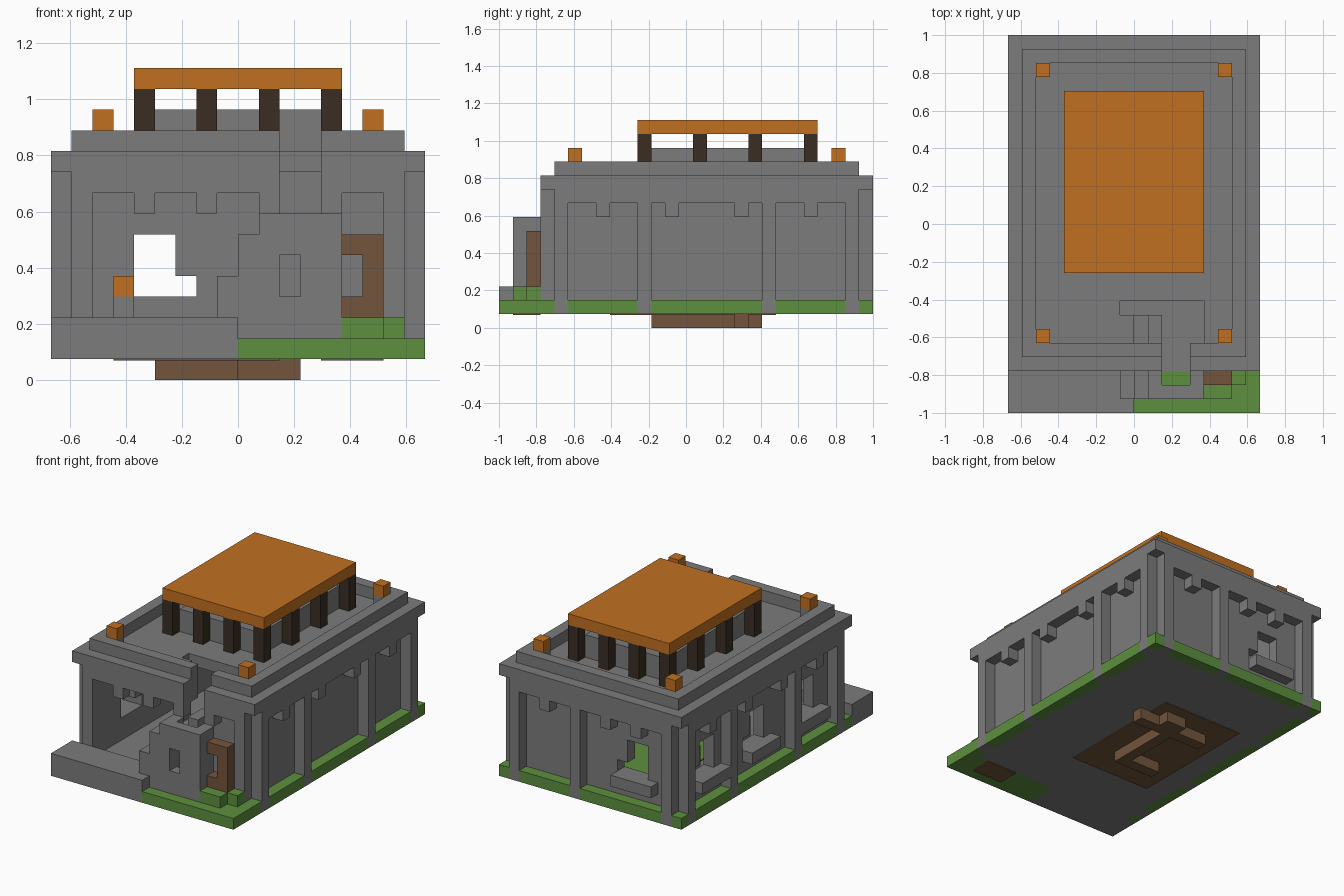
import bpy, bmesh
from mathutils import Vector

old = bpy.data.objects.get("Cube")
if old:
    bpy.data.objects.remove(old, do_unlink=True)

U = 2 / 27  # one building block


def material(name, rgb):
    m = bpy.data.materials.new(name)
    m.use_nodes = True
    m.diffuse_color = (*rgb, 1)
    m.node_tree.nodes["Principled BSDF"].inputs["Base Color"].default_value = (*rgb, 1)
    return m


stone = material("grey stone", (0.2, 0.2, 0.2))
grass = material("grass green", (0.11, 0.28, 0.05))
copper = material("orange", (0.53, 0.16, 0.015))
wood = material("brown wood", (0.17, 0.09, 0.045))
dark_wood = material("dark wood", (0.042, 0.026, 0.017))


def part(name, mat, boxes):
    """Object made of blocks (x0, x1, y0, y1, z0, z1) counted in block units."""
    bm = bmesh.new()
    for x0, x1, y0, y1, z0, z1 in boxes:
        cube = bmesh.ops.create_cube(bm, size=1)["verts"]
        size = Vector((x1 - x0, y1 - y0, z1 - z0))
        mid = Vector((x0 + x1, y0 + y1 - 27, z0 + z1)) / 2
        for v in cube:
            v.co = (v.co * size + mid) * U
    mesh = bpy.data.meshes.new(name)
    bm.to_mesh(mesh)
    bm.free()
    mesh.materials.append(mat)
    obj = bpy.data.objects.new(name, mesh)
    bpy.context.collection.objects.link(obj)


def spans(start, end, posts):
    """Gaps left between one-block posts."""
    out = []
    for p in posts:
        if p > start:
            out.append((start, p))
        start = p + 1
    if end > start:
        out.append((start, end))
    return out


def broken_wall(start, end, holes):
    """Wall strips (a, b, z0, z1) around L-shaped openings."""
    out = []
    for h in holes:
        out += [(start, h, 1, 9), (h, h + 3, 1, 4),
                (h, h + 2, 7, 9), (h + 2, h + 3, 5, 9)]
        start = h + 3
    return out + [(start, end, 1, 9)]


side_posts = (4, 10, 19, 25)
back_posts = (-8, 1, 7)
side_corbels = (7, 12, 17, 22)
front_corbels = (-5, -2, 1, 4)
side_holes = (7, 14, 21)

# Ground: floor, grass rim and front terrace
part("floor", stone, [(-8, 8, 3, 26, 1, 2), (-9, 0, 0, 3, 1, 3)])
rim = [(x, x + 1, a, b, 1, 2) for x in (-9, 8) for a, b in spans(3, 26, side_posts)]
rim += [(a, b, 26, 27, 1, 2) for a, b in spans(-9, 9, back_posts)]
part("grass_rim", grass, rim + [(0, 9, 0, 3, 1, 2)])
part("grass_step", grass, [(5, 7, 1, 3, 2, 3), (7, 8, 2, 3, 2, 3)])
part("inner_grass", grass, [(-4, 5, 14, 24, 2, 2.1)])

# Roots and soil under the floor
part("roots", wood, [(-1, 0, 11, 19, 0, 1), (-4, 3, 17, 18, 0, 1),
                     (-4, -1, 11, 12, 0, 1), (0, 1, 18, 19, 0, 1)])
part("soil", wood, [(-6, 2, 8, 20, 0.93, 1), (4, 7, 1, 3, 0.93, 1)])

# Walls
part("left_wall", stone, [(7, 8, 4, 26, 1, 9)])
part("right_wall", stone, [(-8, -7, a, b, c, d)
                           for a, b, c, d in broken_wall(4, 26, side_holes)])
part("back_wall", stone, [(a, b, 25, 26, c, d)
                          for a, b, c, d in broken_wall(-8, 8, (-5,))])
part("front_wall", stone, [(4, 7, 4, 5, 2, 9)])
part("window_sills", stone, [(-9, -8, h - 1, h + 3, 3, 4) for h in side_holes]
     + [(-6, -2, 26, 27, 3, 4)])

# Columns and corbels
columns = [(x, x + 1, y, y + 1, 1, 9) for x in (-9, 8) for y in side_posts]
columns += [(x, x + 1, 26, 27, 1, 9) for x in back_posts]
columns += [(x, x + 1, 3, 4, 2, 9) for x in (-8, 7)]
part("columns", stone, columns)
corbels = [(x, x + 1, y, y + 1, 8, 9) for x in (-9, 8) for y in side_corbels]
corbels += [(x, x + 1, y, y + 1, 8, 9) for x in front_corbels for y in (3, 26)]
part("corbels", stone, corbels)

# Cornice with open lower corners and a broken front, then the parapet
cornice = [(s, s + 2, 4, 26, 9, 11) for s in (-9, 7)]
cornice += [(-8, 8, 25, 27, 9, 11), (-8, 2, 3, 5, 9, 11), (4, 8, 3, 5, 9, 11)]
cornice += [(x, x + 1, y, y + 1, 10, 11) for x in (-9, 8) for y in (3, 26)]
part("cornice", stone, cornice)
parapet = [(s, s + 1, 4, 26, 11, 12) for s in (-8, 7)]
parapet += [(-8, 8, 25, 26, 11, 12), (-8, 2, 4, 5, 11, 12), (4, 8, 4, 5, 11, 12)]
corners = [(x, y) for x in (-7, 6) for y in (5, 24)]
part("parapet", stone, parapet + [(x, x + 1, y, y + 1, 11, 12) for x, y in corners])
part("corner_lamps", copper, [(x, x + 1, y, y + 1, 12, 13) for x, y in corners])

# Roof deck with a collapsed corner
part("roof_deck", stone, [(-7, 7, 8, 25, 10, 11), (-7, -1, 5, 8, 10, 11),
                          (-1, 0, 5, 7, 10, 11), (5, 7, 5, 8, 10, 11)])

# Pavilion: low wall, pillars, flat roof
part("pavilion_wall", stone, [(-4, -3, 11, 22, 11, 13), (3, 4, 11, 22, 11, 13),
                              (-3, 3, 11, 12, 11, 13), (-3, 3, 21, 22, 11, 13)])
pillars = [(x, x + 1, y, y + 1, 11, 14) for x in front_corbels for y in (10, 14, 18, 22)
           if x in (-5, 4) or y in (10, 22)]
part("pavilion_pillars", dark_wood, pillars)
part("pavilion_roof", copper, [(-5, 5, 10, 23, 14, 15)])

# Ruined porch with a small window, and its timber door frame
part("porch", stone, [(-1, 0, 1, 3, 2, 5), (0, 1, 1, 3, 2, 7), (1, 2, 1, 3, 2, 8),
                      (2, 3, 1, 2, 2, 4), (2, 3, 1, 2, 6, 8), (3, 5, 1, 2, 2, 8),
                      (4, 5, 2, 3, 2, 8)])
part("door_frame", wood, [(5, 6, 2, 3, 3, 4), (6, 7, 2, 3, 3, 7), (5, 6, 2, 3, 6, 7)])

# Inside: broken steps and lamps on plinths
part("broken_steps", stone, [(0, 1, 5, 7, 2, 6), (1, 2, 5, 7, 2, 7)])
part("plinths", stone, [(-6, -5, y, y + 1, 2, 4) for y in (13, 20)])
part("inner_lamps", copper, [(-6, -5, y, y + 1, 4, 5) for y in (13, 20)])
